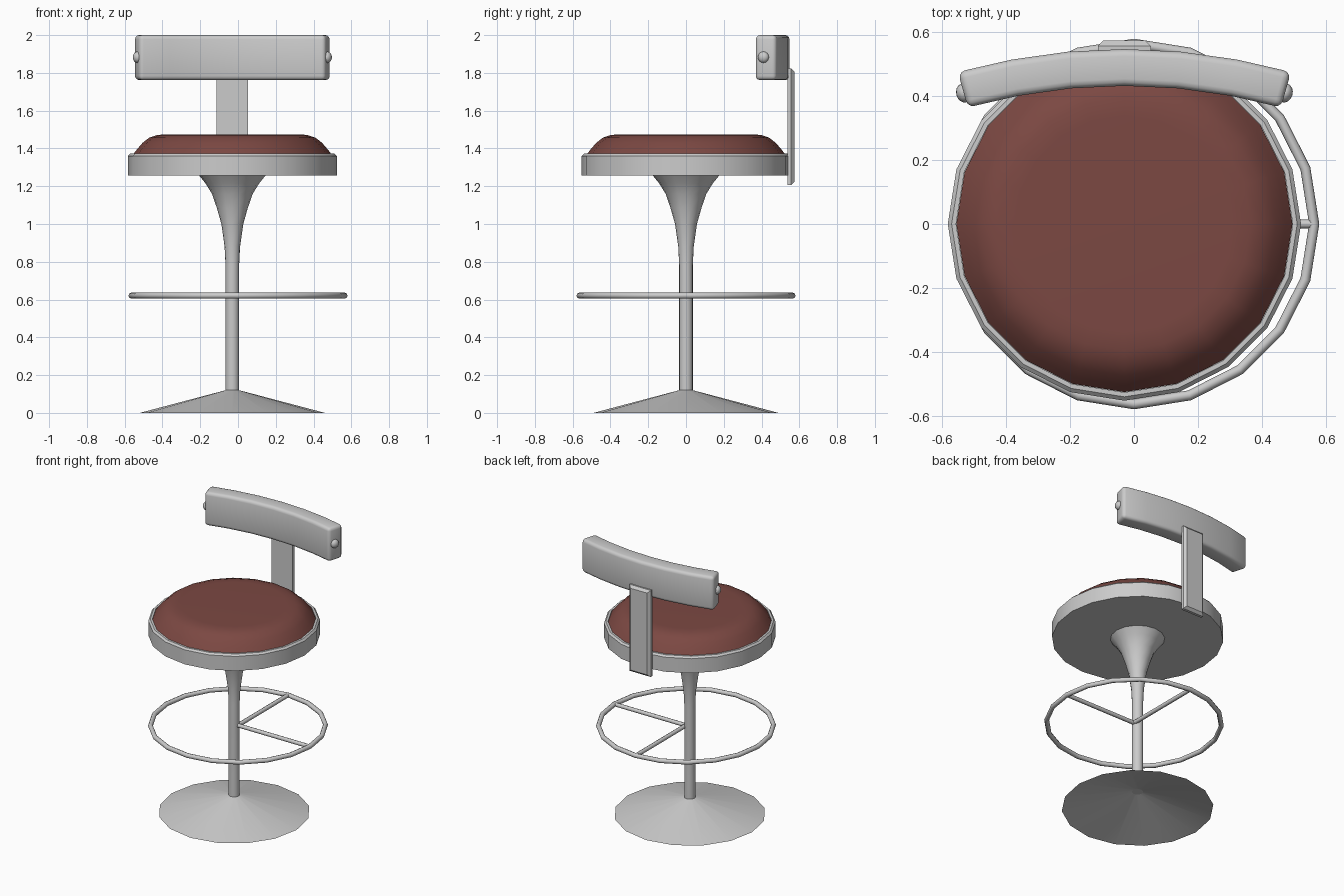
import bpy, bmesh
from math import sin, cos, pi, radians

if "Cube" in bpy.data.objects:
    bpy.data.objects.remove(bpy.data.objects["Cube"])

CX = -0.03  # axis of seat, column and base


def finish(name, bm, angle=35):
    me = bpy.data.meshes.new(name)
    bm.to_mesh(me)
    bm.free()
    ob = bpy.data.objects.new(name, me)
    bpy.context.collection.objects.link(ob)
    bpy.ops.object.select_all(action='DESELECT')
    ob.select_set(True)
    bpy.context.view_layer.objects.active = ob
    bpy.ops.object.shade_smooth_by_angle(angle=radians(angle))
    return ob


def lathe(name, profile, sides, cap_low=False, cap_high=False):
    """Turn a (radius, height) profile, listed bottom to top, about the axis."""
    bm = bmesh.new()
    rings = [[bm.verts.new((CX + r * cos(2 * pi * i / sides), r * sin(2 * pi * i / sides), z))
              for i in range(sides)] for r, z in profile]
    for a, b in zip(rings, rings[1:]):
        for i in range(sides):
            j = (i + 1) % sides
            bm.faces.new((a[i], a[j], b[j], b[i]))
    if cap_low:
        bm.faces.new(rings[0][::-1])
    if cap_high:
        bm.faces.new(rings[-1])
    return finish(name, bm)


def bevelled_box(size, bevel, segments):
    bm = bmesh.new()
    bmesh.ops.create_cube(bm, size=1)
    bmesh.ops.scale(bm, vec=size, verts=bm.verts)
    if bevel:
        bmesh.ops.bevel(bm, geom=bm.edges[:], offset=bevel, segments=segments,
                        profile=0.5, affect='EDGES')
    return bm


# Base: shallow cone, open underneath
lathe("base", [(0.49, 0), (0.036, 0.12)], 16)

# Column flaring out under the seat
lathe("column", [(0.036, 0.12), (0.036, 0.78), (0.041, 0.88), (0.058, 1.0), (0.082, 1.085),
                 (0.108, 1.16), (0.142, 1.215), (0.176, 1.257)], 16, cap_low=True)

# Seat rim with floor
lathe("seat_rim", [(0.553, 1.257), (0.553, 1.36), (0.541, 1.372), (0.527, 1.372),
                   (0.527, 1.34)], 20, cap_low=True)

# Cushion
cushion = lathe("seat_cushion", [(0.526, 1.262), (0.526, 1.368), (0.505, 1.395), (0.475, 1.43),
                                 (0.44, 1.457), (0.395, 1.472), (0.34, 1.474)],
                20, cap_low=True, cap_high=True)
red = bpy.data.materials.new("red_leather")
red.diffuse_color = (0.20, 0.065, 0.055, 1)
red.use_nodes = True
red.node_tree.nodes["Principled BSDF"].inputs["Base Color"].default_value = red.diffuse_color
cushion.data.materials.append(red)

# Foot ring
bpy.ops.mesh.primitive_torus_add(major_radius=0.564, minor_radius=0.016, major_segments=20,
                                 minor_segments=8, location=(0, 0, 0.621))
ring = bpy.context.object
ring.name = "foot_ring"
bpy.ops.object.shade_smooth_by_angle(angle=radians(50))

# Two spokes holding the ring
for name, loc, rot in (("spoke_side", (0.28, 0, 0.621), (0, pi / 2, 0)),
                       ("spoke_back", (0, 0.28, 0.621), (pi / 2, 0, 0))):
    bpy.ops.mesh.primitive_cylinder_add(vertices=8, radius=0.014, depth=0.56,
                                        location=loc, rotation=rot)
    bpy.context.object.name = name
    bpy.ops.object.shade_smooth_by_angle(angle=radians(50))

# Back post: flat bar with its rear face chamfered
bm = bevelled_box((0.166, 0.036, 0.615), 0, 1)
for v in bm.verts:
    v.co.y += 0.556
    v.co.x += CX
    v.co.z += 1.515
rear = [f for f in bm.faces if f.calc_center_median().y > 0.57]
bmesh.ops.bevel(bm, geom=rear[0].edges[:], offset=0.017, segments=1, affect='EDGES')
finish("back_post", bm, 20)

# Backrest: rounded box sliced and bent along an arc
R, HALF = 1.85, 0.512


def bend(x, dy):
    return CX + (R + dy) * sin(x / R), 0.49 - R + (R + dy) * cos(x / R)


bm = bevelled_box((2 * HALF, 0.115, 0.238), 0.022, 3)
for k in range(-2, 3):
    bmesh.ops.bisect_plane(bm, geom=bm.verts[:] + bm.edges[:] + bm.faces[:],
                           plane_co=(k * 0.172, 0, 0), plane_no=(1, 0, 0))
for v in bm.verts:
    x, y = bend(v.co.x, v.co.y)
    v.co = (x, y, v.co.z + 1.881)
finish("backrest", bm, 40)

# Knobs on both ends of the backrest
for side, tag in ((-1, "left"), (1, "right")):
    x, y = bend(side * HALF, -0.01)
    bpy.ops.mesh.primitive_uv_sphere_add(segments=16, ring_count=8, radius=0.03,
                                         location=(x, y, 1.883),
                                         rotation=(0, 0, -side * HALF / R))
    knob = bpy.context.object
    knob.name = "knob_" + tag
    knob.scale.x = 0.8
    bpy.ops.object.shade_smooth_by_angle(angle=radians(50))
